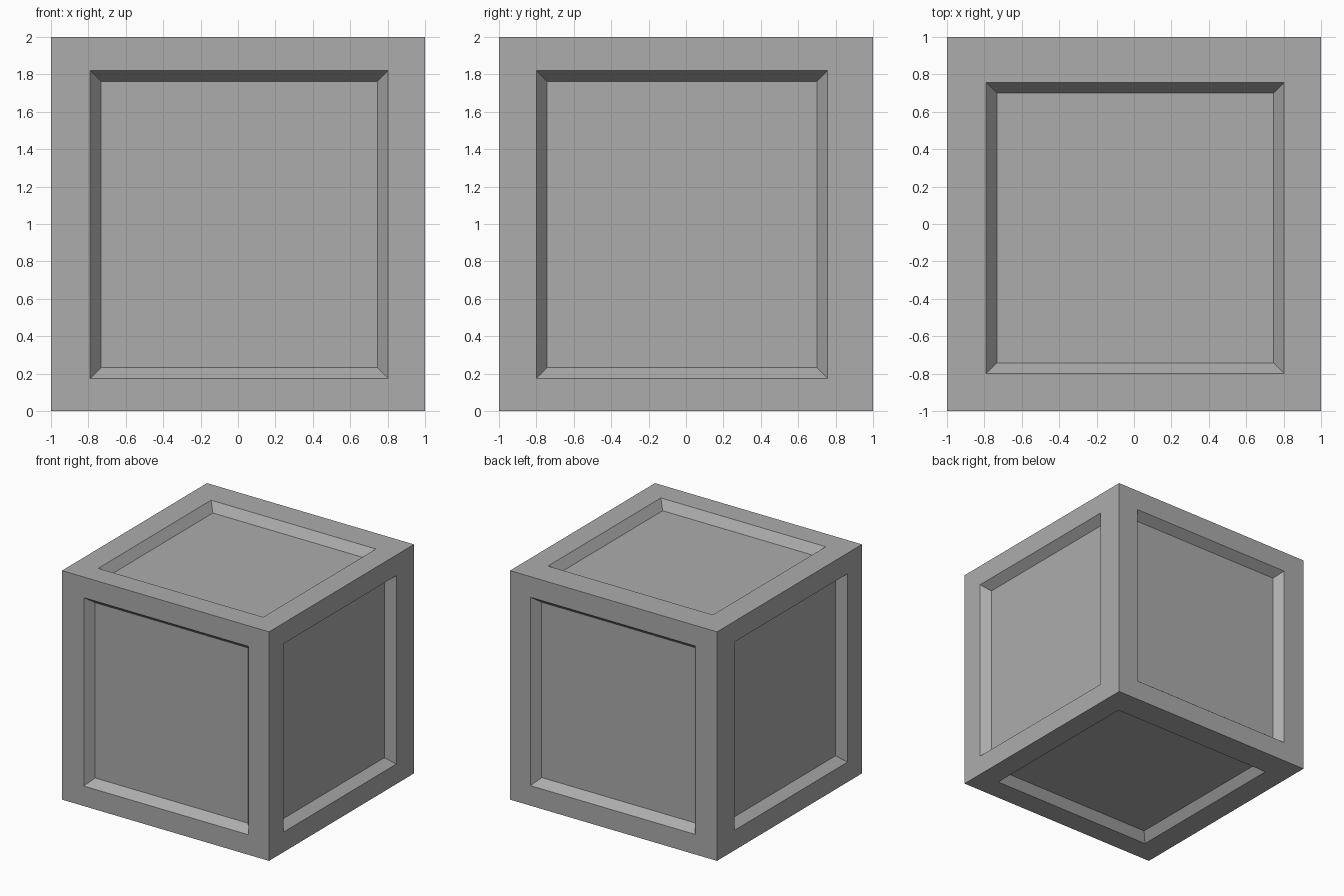
import bpy
import bmesh

cube = bpy.data.objects.get("Cube")
if cube:
    bpy.data.objects.remove(cube, do_unlink=True)

DEPTH = 0.075   # how far each panel is sunk
BEVEL = 0.057   # how far each panel shrinks towards its floor
GREY = (0.415, 0.415, 0.415, 1)
# Opening limits per axis (low, high), about the block's centre
OPENING = [(-0.79, 0.803), (-0.80, 0.757), (-0.825, 0.82)]

grey = bpy.data.materials.new("plain_grey")
grey.use_nodes = True
grey.diffuse_color = GREY
grey.node_tree.nodes["Principled BSDF"].inputs["Base Color"].default_value = GREY


def place_panel(face, axis, shrink, depth):
    """Move an inset face's corners to the opening limits, then sink it."""
    for v in face.verts:
        for i, (low, high) in enumerate(OPENING):
            if i == axis:
                v.co[i] = (1 - depth) * (1 if v.co[i] > 0 else -1)
            else:
                v.co[i] = high - shrink if v.co[i] > 0 else low + shrink


# Block with a sunken panel, with sloping walls, on every side
bm = bmesh.new()
bmesh.ops.create_cube(bm, size=2)
for face in list(bm.faces):
    axis = max(range(3), key=lambda i: abs(face.normal[i]))
    for shrink, depth in ((0, 0), (BEVEL, DEPTH)):
        bmesh.ops.inset_individual(bm, faces=[face], thickness=0.05)
        place_panel(face, axis, shrink, depth)
bmesh.ops.recalc_face_normals(bm, faces=bm.faces)
bmesh.ops.translate(bm, verts=bm.verts, vec=(0, 0, 1))

mesh = bpy.data.meshes.new("panelled_block")
bm.to_mesh(mesh)
bm.free()
mesh.materials.append(grey)
block = bpy.data.objects.new("panelled_block", mesh)
bpy.context.collection.objects.link(block)
